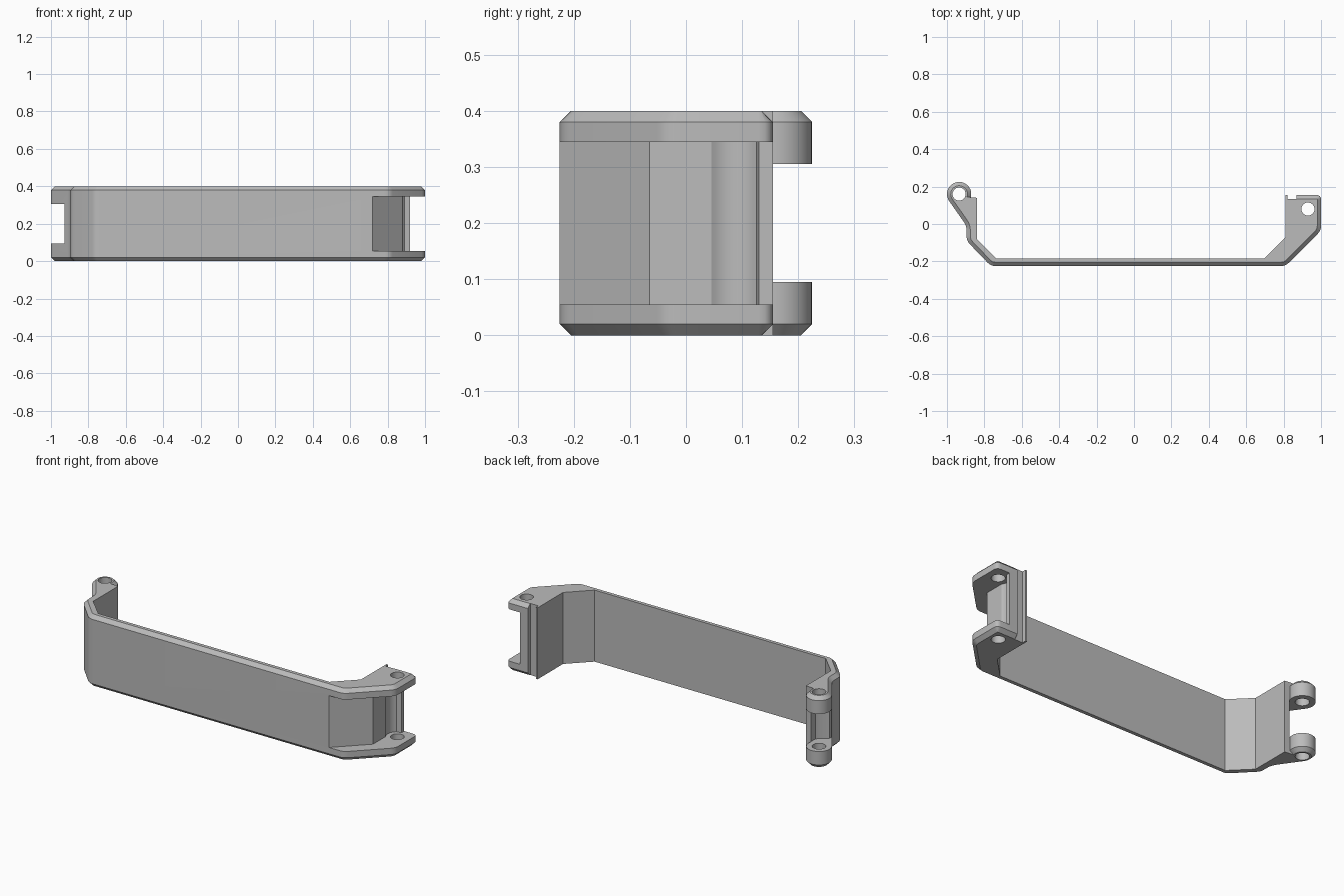
import bpy
import bmesh
from math import cos, sin, radians
from mathutils import Vector

cube = bpy.data.objects.get("Cube")
if cube:
    bpy.data.objects.remove(cube, do_unlink=True)

HEIGHT, CHAMFER = 0.40, 0.02
HINGE, PIN = (-0.935, 0.16), (0.93, 0.08)

grey = bpy.data.materials.new("plain_grey")
grey.use_nodes = True
colour = (0.5, 0.5, 0.5, 1)
grey.diffuse_color = colour
grey.node_tree.nodes["Principled BSDF"].inputs["Base Color"].default_value = colour


def arc(centre, r, start, end, steps):
    """Points on an arc, angles in degrees."""
    angles = [radians(start + (end - start) * i / steps) for i in range(steps + 1)]
    return [(centre[0] + r * cos(a), centre[1] + r * sin(a)) for a in angles]


def fillet(before, corner, after, cut, steps=4):
    """Round a corner, starting the given distance before it."""
    b, c, a = Vector(before), Vector(corner), Vector(after)
    p, q = c + (b - c).normalized() * cut, c + (a - c).normalized() * cut
    ts = [i / steps for i in range(steps + 1)]
    return [tuple(p * (1 - t) ** 2 + c * 2 * t * (1 - t) + q * t * t) for t in ts]


def inset(path, d):
    """Offset an open path to its left with mitred corners."""
    pts = [Vector(p) for p in path]
    normals = []
    for a, b in zip(pts, pts[1:]):
        e = (b - a).normalized()
        normals.append(Vector((-e.y, e.x)))
    result = []
    for i, p in enumerate(pts):
        n1, n2 = normals[max(i - 1, 0)], normals[min(i, len(normals) - 1)]
        result.append(tuple(p + (n1 + n2) * d / (1 + n1.dot(n2))))
    return result


def loft(name, rings):
    """Solid through stacked outlines, each given as (z, points)."""
    bm = bmesh.new()
    loops = [[bm.verts.new((x, y, z)) for x, y in pts] for z, pts in rings]
    n = len(loops[0])
    for low, high in zip(loops, loops[1:]):
        for i in range(n):
            j = (i + 1) % n
            bm.faces.new((low[i], low[j], high[j], high[i]))
    bm.faces.new(loops[0][::-1])
    bm.faces.new(loops[-1])
    bmesh.ops.recalc_face_normals(bm, faces=bm.faces)
    mesh = bpy.data.meshes.new(name)
    bm.to_mesh(mesh)
    bm.free()
    mesh.materials.append(grey)
    obj = bpy.data.objects.new(name, mesh)
    bpy.context.collection.objects.link(obj)
    return obj


def cut(target, name, pts, z0, z1):
    """Subtract a prism from the target."""
    cutter = loft(name, [(z0, pts), (z1, pts)])
    cutter.hide_render = True
    mod = target.modifiers.new(name, "BOOLEAN")
    mod.operation, mod.solver, mod.object = "DIFFERENCE", "EXACT", cutter
    bpy.context.view_layer.objects.active = target
    bpy.ops.object.modifier_apply(modifier=mod.name)
    bpy.data.objects.remove(cutter, do_unlink=True)


# Outer contour: hinge knuckle, strap front, then clasp end
knuckle = arc(HINGE, 0.065, -18, 215, 22)
corners = [(-0.895, -0.01), (-0.895, -0.09), (-0.765, -0.225),
           (0.81, -0.225), (1.0, -0.035), (1.0, 0.155)]
clasp_edge = (0.87, 0.155)
outer = list(knuckle)
chain = [knuckle[-1]] + corners + [clasp_edge]
for before, corner, after in zip(chain, chain[1:], chain[2:]):
    outer += fillet(before, corner, after, 0.025)
outer.append(clasp_edge)

# Inner contour, with the small groove in the clasp end
inner = [(0.87, 0.133), (0.82, 0.133), (0.82, 0.155), (0.81, 0.155), (0.81, -0.07),
         (0.695, -0.185), (-0.735, -0.185), (-0.84, -0.08), (-0.84, 0.14)]

# Strap with chamfered outer rims
full, small = outer + inner, inset(outer, CHAMFER) + inner
strap = loft("clasp_strap", [(0, small), (CHAMFER, full),
                             (HEIGHT - CHAMFER, full), (HEIGHT, small)])

# Gap between the hinge knuckles
gap = [(-1.1, 0.035), (-0.925, 0.035), (-0.925, 0.055), (-0.885, 0.08),
       (-0.87, 0.1), (-0.87, 0.3), (-1.1, 0.3)]
cut(strap, "hinge_gap", gap, 0.095, 0.305)

# Pocket between the clasp flanges, leaving a wall with a curved seat
pocket = [(0.705, -0.24), (0.88, -0.065)] + arc(PIN, 0.06, 215, 130, 10)
pocket += [(0.92, 0.13), (0.92, 0.2), (1.1, 0.2), (1.1, -0.24)]
cut(strap, "clasp_pocket", pocket, 0.055, 0.345)

# Pin holes
for name, centre in (("hinge_hole", HINGE), ("clasp_hole", PIN)):
    cut(strap, name, arc(centre, 0.035, 0, 345, 23), -0.1, HEIGHT + 0.1)

bpy.ops.object.select_all(action="DESELECT")
strap.select_set(True)
bpy.context.view_layer.objects.active = strap
bpy.ops.object.shade_smooth_by_angle(angle=radians(30))
